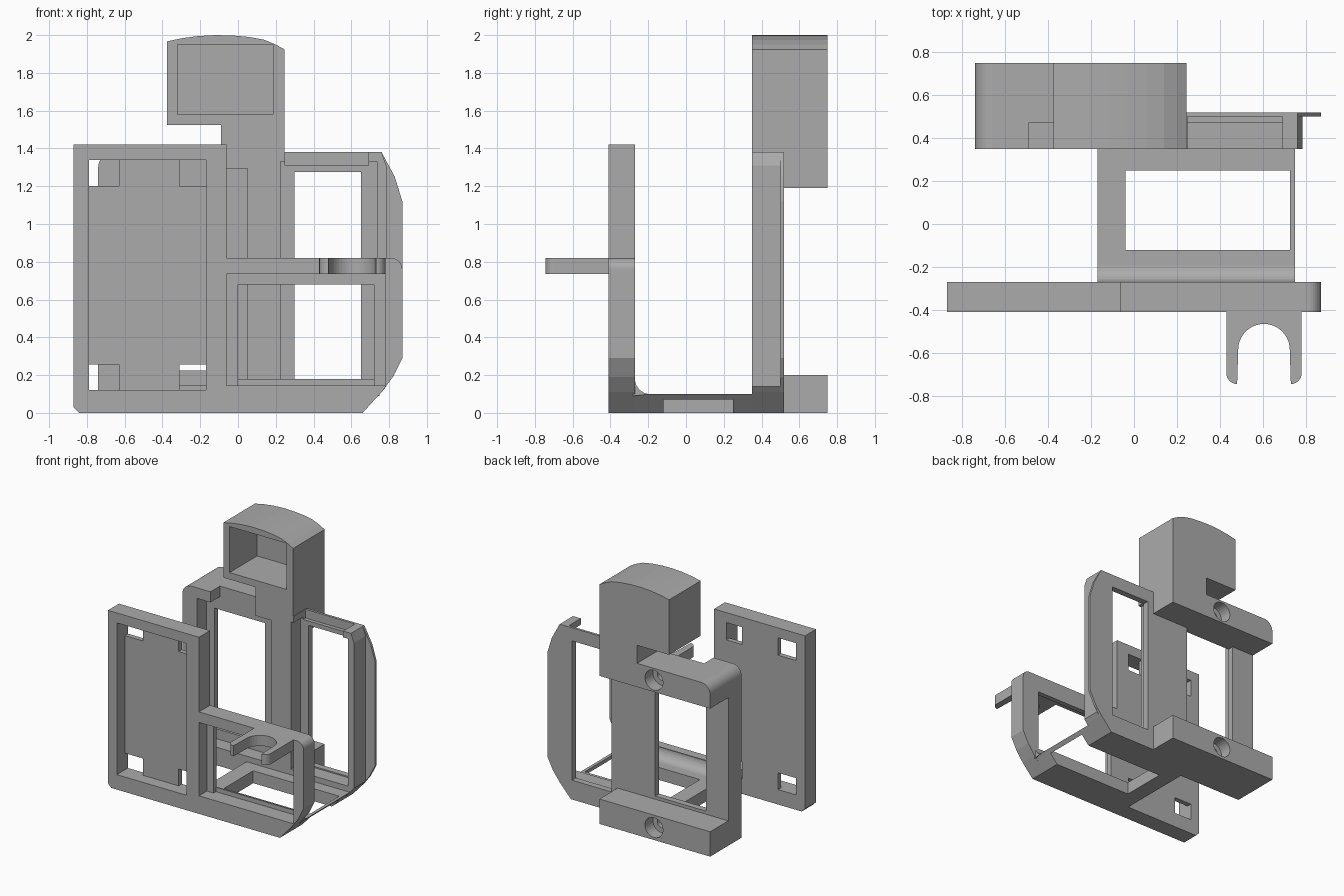
import bpy, bmesh, math

cube = bpy.data.objects.get("Cube")
if cube:
    bpy.data.objects.remove(cube, do_unlink=True)

GREY = (0.41, 0.41, 0.41, 1)
mat = bpy.data.materials.new("plain grey")
mat.use_nodes = True
mat.diffuse_color = GREY
mat.node_tree.nodes["Principled BSDF"].inputs["Base Color"].default_value = GREY


def prism(name, pts, axis, lo, hi):
    """Extrude a 2D outline along an axis: y uses (x,z), z uses (x,y), x uses (y,z)."""
    place = {"y": lambda a, b, t: (a, t, b),
             "z": lambda a, b, t: (a, b, t),
             "x": lambda a, b, t: (t, a, b)}[axis]
    bm = bmesh.new()
    rings = [[bm.verts.new(place(a, b, t)) for a, b in pts] for t in (lo, hi)]
    for ring in rings:
        bm.faces.new(ring)
    for i in range(len(pts)):
        j = (i + 1) % len(pts)
        bm.faces.new((rings[0][i], rings[0][j], rings[1][j], rings[1][i]))
    bmesh.ops.recalc_face_normals(bm, faces=bm.faces)
    mesh = bpy.data.meshes.new(name)
    bm.to_mesh(mesh)
    bm.free()
    mesh.materials.append(mat)
    obj = bpy.data.objects.new(name, mesh)
    bpy.context.collection.objects.link(obj)
    return obj


def rect(x0, x1, z0, z1):
    return [(x0, z0), (x1, z0), (x1, z1), (x0, z1)]


def arc(cx, cy, r, a0, a1, n=8):
    angles = [math.radians(a0 + (a1 - a0) * i / n) for i in range(n + 1)]
    return [(cx + r * math.cos(a), cy + r * math.sin(a)) for a in angles]


def circle(cx, cy, r, n=28):
    return arc(cx, cy, r, 0, 360, n)[:-1]


def cut(obj, *holes):
    """Subtract outlines running along y, each given as (points, y0, y1)."""
    for pts, lo, hi in holes:
        cutter = prism("cutter", pts, "y", lo, hi)
        cutter.hide_render = True
        mod = obj.modifiers.new("cut", "BOOLEAN")
        mod.operation = "DIFFERENCE"
        mod.solver = "EXACT"
        mod.object = cutter
        bpy.context.view_layer.objects.active = obj
        bpy.ops.object.modifier_apply(modifier=mod.name)
        bpy.data.objects.remove(cutter, do_unlink=True)


# Shared lower right corner outline
corner = [(0.66, 0), (0.76, 0.11), (0.82, 0.19), (0.87, 0.29)]

# Front plate: tall tray on one side, open window frame on the other
front = prism("front_plate", [(-0.87, 0.03), (-0.84, 0)] + corner
              + arc(0.81, 0.76, 0.06, 0, 90)
              + [(-0.06, 0.82), (-0.06, 1.42), (-0.87, 1.42)], "y", -0.41, -0.27)
cut(front,
    (rect(-0.79, -0.17, 0.12, 1.34), -0.5, -0.31),
    (rect(-0.06, 0.78, 0.145, 0.735), -0.5, -0.31),
    (rect(0, 0.72, 0.145, 0.68), -0.5, -0.2))
for x0, x1 in ((-0.79, -0.63), (-0.31, -0.17)):
    for z0, z1 in ((0.12, 0.255), (1.2, 1.34)):
        cut(front, (rect(x0, x1, z0, z1), -0.5, -0.2))

# Forked holder on the front rail
prism("holder_fork", [(0.43, -0.40)]
      + arc(0.48, -0.695, 0.05, 180, 270, 6)
      + arc(0.605, -0.585, 0.12, 180, 0, 20)
      + arc(0.73, -0.695, 0.05, 270, 360, 6)
      + [(0.78, -0.40)], "z", 0.735, 0.82)

# Base bridge with an opening, and its fillet against the front plate
base = [rect(-0.17, 0.75, -0.28, -0.12), rect(-0.17, 0.75, 0.25, 0.36),
        rect(-0.17, -0.04, -0.12, 0.25), rect(0.725, 0.75, -0.12, 0.25)]
for name, area in zip(("front", "rear", "right", "left"), base):
    (x0, y0), _, (x1, y1), _ = area
    outline = [(x0, 0), (min(x1, 0.66), 0), (x1, 0.1), (x0, 0.1)]
    if x0 > 0.7:
        outline = [(x0, 0.072), (x1, 0.1), (x0, 0.1)]
    prism("base_" + name, outline, "y", y0, y1)
prism("base_fillet", [(-0.28, 0.09)] + arc(-0.19, 0.18, 0.08, 270, 180)
      + [(-0.28, 0.18)], "x", -0.17, 0.75)

# Rear frame with two stepped openings
rear_right = (rect(0.3, 0.65, 0.155, 1.275), 0.3, 0.6)
rear_left = (rect(-0.54, -0.09, 0.225, 1.19), 0.3, 0.6)
top_left = arc(-0.66, 1.30, 0.08, 90, 180)
frame = prism("rear_frame", [(-0.74, 0)] + corner[:2]
              + [(0.785, 0.14), (0.785, 1.31), (0.76, 1.38)] + top_left, "y", 0.35, 0.5)
cut(frame, rear_right, rear_left,
    (rect(0.225, 0.735, 0.145, 1.33), 0.3, 0.47),
    (rect(-0.61, 0.05, 0.145, 1.295), 0.3, 0.47),
    (rect(-0.49, -0.09, 1.25, 1.5), 0.3, 0.47),
    (rect(0.25, 0.69, 1.31, 1.5), 0.3, 0.51))
flange = prism("rear_flange", [(-0.74, 0)] + corner
               + [(0.87, 1.12), (0.83, 1.25), (0.76, 1.38)] + top_left, "y", 0.5, 0.52)
cut(flange, rear_right, rear_left)

# Rear mounting blocks with stepped screw holes
upper = prism("upper_block", [(-0.74, 1.19), (0.245, 1.19), (0.245, 1.38)] + top_left,
              "y", 0.51, 0.75)
lower = prism("lower_block", rect(-0.74, 0.245, 0, 0.2), "y", 0.51, 0.75)
for block, z in ((upper, 1.285), (lower, 0.1)):
    cut(block, (circle(-0.24, z, 0.08), 0.65, 0.8), (circle(-0.24, z, 0.04), 0.53, 0.8))

# Hollow tower with an arched top, standing on a neck
tower = prism("tower", [(-0.375, 1.525), (-0.09, 1.525), (-0.09, 1.37), (0.245, 1.37),
                        (0.245, 1.925), (0.2, 1.95), (0.14, 1.975), (0.06, 1.99),
                        (-0.03, 1.998), (-0.12, 2.0), (-0.21, 1.995), (-0.3, 1.983),
                        (-0.375, 1.967)], "y", 0.35, 0.75)
cut(tower, (rect(-0.32, 0.185, 1.58, 1.95), 0.3, 0.7))
